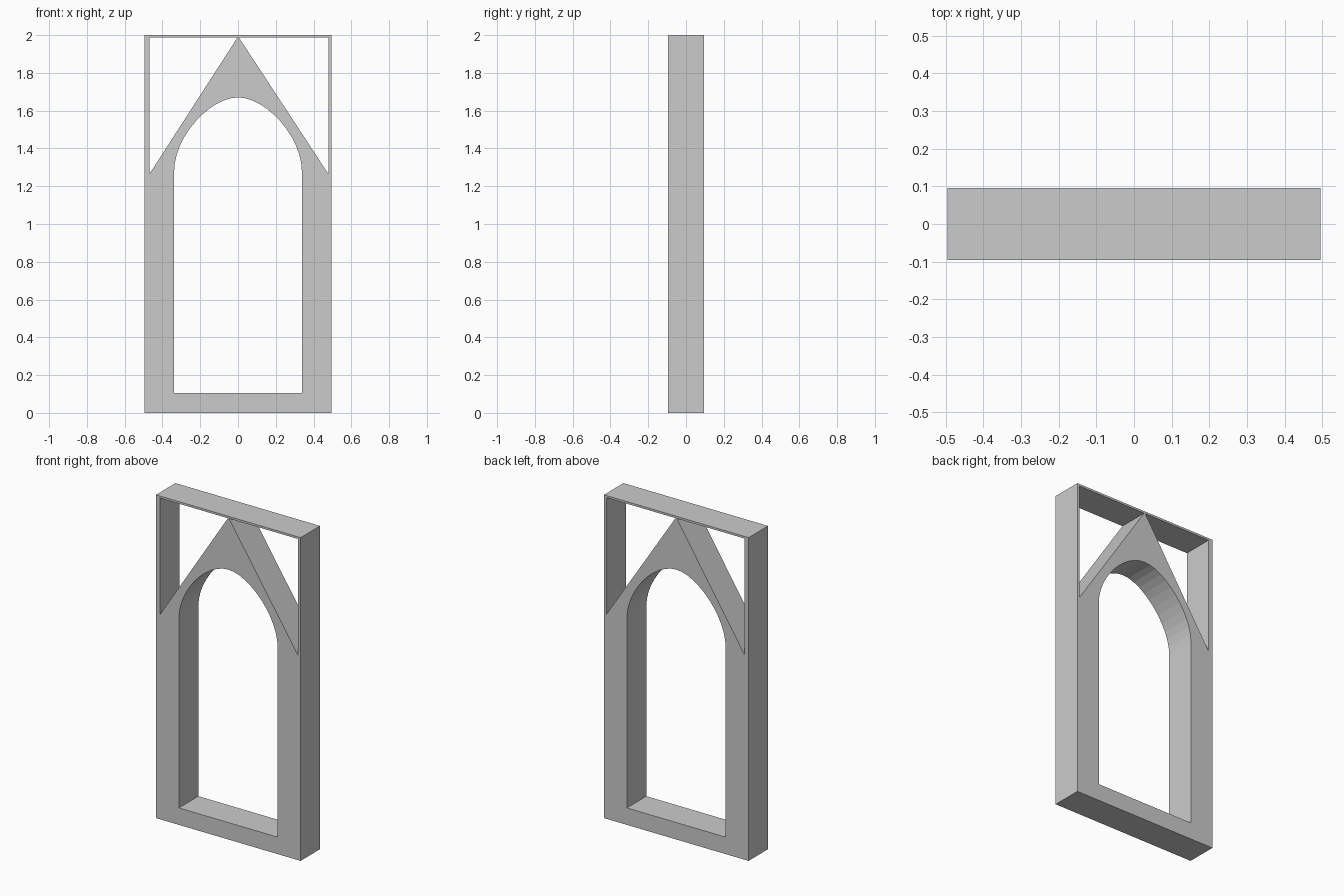
import bpy, math
from mathutils import Vector
from mathutils.geometry import interpolate_bezier

if "Cube" in bpy.data.objects:
    bpy.data.objects.remove(bpy.data.objects["Cube"])

HALF_DEPTH = 0.095
W = 0.495  # half width

# Pointed-round window opening: right half of the arch, then mirrored
arch = [(p.x, p.y) for p in interpolate_bezier(
    Vector((0.338, 1.28)), Vector((0.338, 1.46)),
    Vector((0.15, 1.67)), Vector((0.0, 1.67)), 13)]
window = [(0.338, 0.105)] + arch
window += [(-x, z) for x, z in reversed(window[:-1])]

# Outer rectangle and the two triangular openings above the gable
outer = [(-W, 0), (W, 0), (W, 2), (-W, 2)]
left_gap = [(-0.468, 1.266), (-0.003, 1.987), (-0.468, 1.987)]
right_gap = [(0.478, 1.266), (0.478, 1.987), (0.005, 1.987)]


def pierced_panel(name, loops):
    """Fill closed outlines in the XZ plane (inner loops become holes) with depth."""
    curve = bpy.data.curves.new(name, 'CURVE')
    curve.dimensions = '2D'
    curve.fill_mode = 'BOTH'
    curve.extrude = HALF_DEPTH
    for loop in loops:
        s = curve.splines.new('POLY')
        s.points.add(len(loop) - 1)
        for pt, (x, z) in zip(s.points, loop):
            pt.co = (x, z, 0, 1)
        s.use_cyclic_u = True
    obj = bpy.data.objects.new(name, curve)
    bpy.context.collection.objects.link(obj)
    obj.rotation_euler.x = math.pi / 2
    bpy.context.view_layer.objects.active = obj
    obj.select_set(True)
    bpy.ops.object.convert(target='MESH')
    obj = bpy.context.object
    # Weld caps to sides
    bpy.ops.object.mode_set(mode='EDIT')
    bpy.ops.mesh.select_all(action='SELECT')
    bpy.ops.mesh.remove_doubles(threshold=0.0005)
    bpy.ops.mesh.normals_make_consistent(inside=False)
    bpy.ops.object.mode_set(mode='OBJECT')
    bpy.ops.object.shade_flat()
    return obj


pierced_panel("arched_window_frame", [outer, window, left_gap, right_gap])
